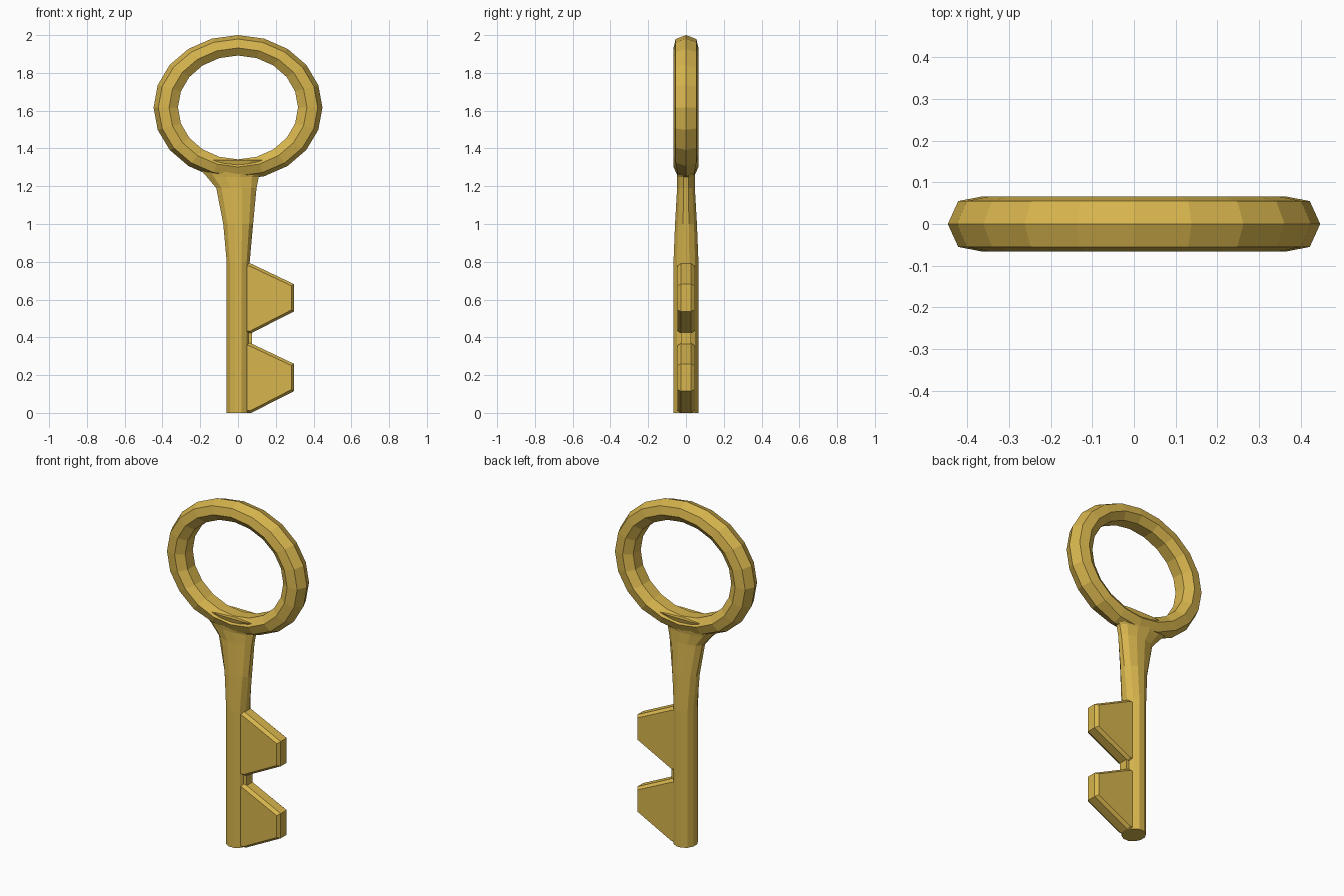
import bpy, bmesh, math

if "Cube" in bpy.data.objects:
    bpy.data.objects.remove(bpy.data.objects["Cube"])

gold = bpy.data.materials.new("gold")
gold.diffuse_color = (0.68, 0.46, 0.075, 1)
gold.use_nodes = True
gold.node_tree.nodes["Principled BSDF"].inputs["Base Color"].default_value = gold.diffuse_color


def loft(name, rings, closed=False):
    """Bridge equal-length point loops; either cap the ends or join them."""
    bm = bmesh.new()
    vs = [[bm.verts.new(p) for p in r] for r in rings]
    n = len(vs[0])
    pairs = list(zip(vs, vs[1:])) + ([(vs[-1], vs[0])] if closed else [])
    for a, b in pairs:
        for i in range(n):
            j = (i + 1) % n
            bm.faces.new((a[i], a[j], b[j], b[i]))
    if not closed:
        bm.faces.new(vs[0])
        bm.faces.new(vs[-1])
    bmesh.ops.recalc_face_normals(bm, faces=bm.faces)
    me = bpy.data.meshes.new(name)
    bm.to_mesh(me)
    bm.free()
    me.materials.append(gold)
    ob = bpy.data.objects.new(name, me)
    bpy.context.collection.objects.link(ob)
    return ob


# oval bow: faceted cross-section (x radius, z radius, y) swept round an ellipse
section = [(0.447, 0.383, 0), (0.422, 0.362, 0.055), (0.365, 0.315, 0.066),
           (0.318, 0.275, 0.035), (0.318, 0.275, -0.035),
           (0.365, 0.315, -0.066), (0.422, 0.362, -0.055)]
bow = []
for k in range(20):
    a = math.radians(18 * k)
    thin = 0.82 if math.sin(a) < -0.9 else 1.0   # blends into the neck
    bow.append([(rx * math.cos(a),
                 y * (thin if rx > 0.4 else 1.0),
                 1.617 + rz * math.sin(a)) for rx, rz, y in section])
loft("bow", bow, closed=True)

# shank flaring into the neck: (z, left x, right x, half depth)
stations = [(0, -0.06, 0.062, 0.066), (0.8, -0.06, 0.062, 0.066),
            (1.0, -0.078, 0.08, 0.058), (1.19, -0.115, 0.098, 0.047),
            (1.25, -0.165, 0.11, 0.047), (1.30, -0.215, 0.18, 0.054),
            (1.338, -0.28, 0.28, 0.064)]
shank = []
for z, l, r, d in stations:
    cx, w = (l + r) / 2, (r - l) / 2
    shank.append([(cx + w * math.cos(math.tau * (i + 0.5) / 12) / math.cos(math.pi / 12),
                   d * math.sin(math.tau * (i + 0.5) / 12) / math.sin(math.radians(75)), z)
                  for i in range(12)])
loft("shank", shank)

# two chamfered bit teeth
rim = [(0.0, 0.0), (0.07, 0.0), (0.296, 0.115), (0.296, 0.26), (0.065, 0.37), (0.0, 0.37)]
face = [(0.0, 0.012), (0.066, 0.012), (0.282, 0.123), (0.282, 0.251), (0.06, 0.356), (0.0, 0.356)]
for label, z0 in (("lower", 0.0), ("upper", 0.422)):
    loft(label + "_tooth", [[(x, y, z + z0) for x, z in shape] for shape, y in
                            ((face, -0.045), (rim, -0.027), (rim, 0.027), (face, 0.045))])

# narrow web joining the teeth
loft("tooth_web", [[(x, y, z) for x, y in ((0, -0.03), (0.075, -0.027), (0.075, 0.027), (0, 0.03))]
                   for z in (0.36, 0.43)])
